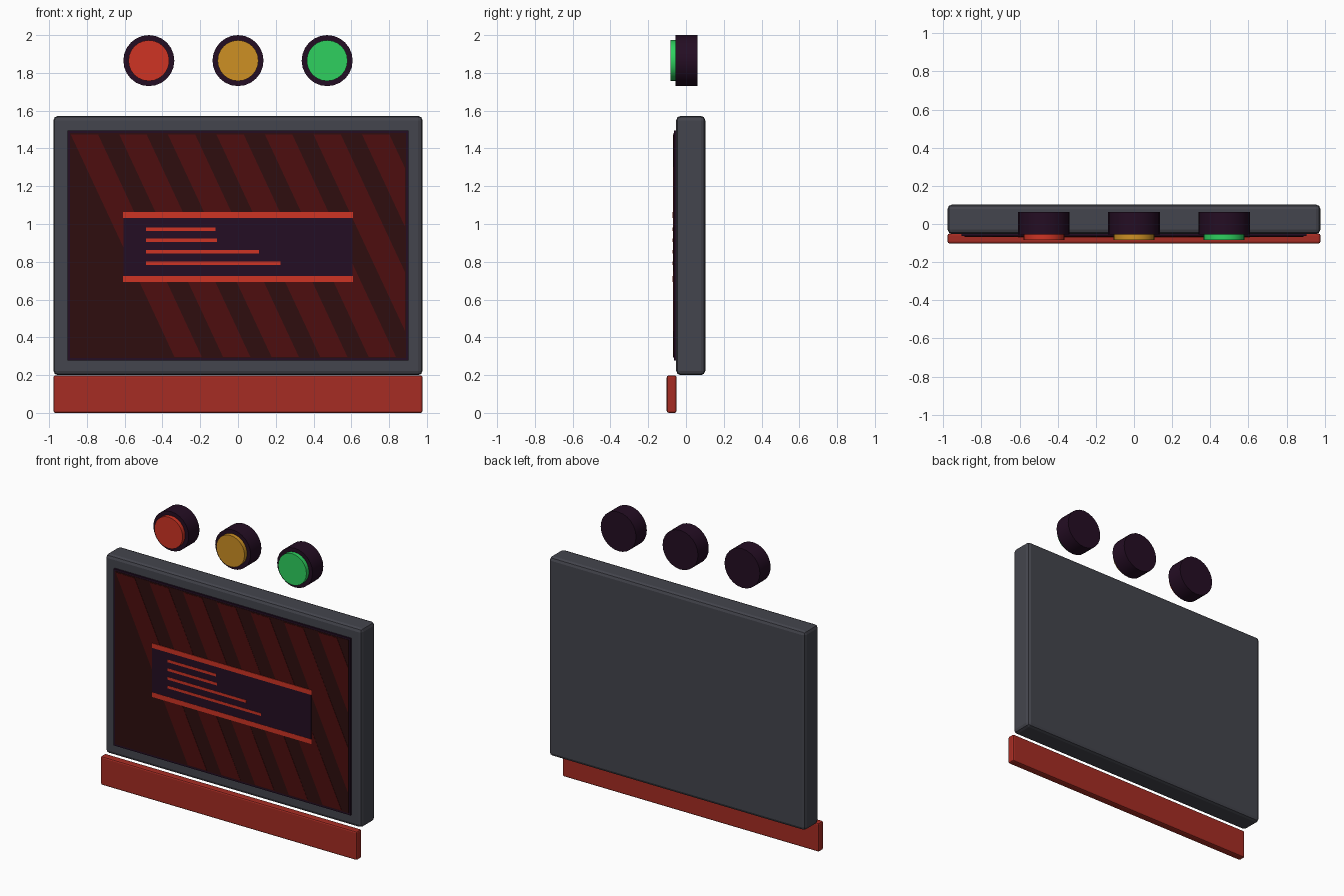
import bpy, bmesh, math

if "Cube" in bpy.data.objects:
    bpy.data.objects.remove(bpy.data.objects["Cube"])


def colour(name, r, g, b):
    lin = [((c / 255 + 0.055) / 1.055) ** 2.4 if c > 10 else c / 255 / 12.92 for c in (r, g, b)]
    m = bpy.data.materials.new(name)
    m.diffuse_color = (*lin, 1)
    m.use_nodes = True
    m.node_tree.nodes["Principled BSDF"].inputs["Base Color"].default_value = m.diffuse_color
    return m


GREY = colour("casing_grey", 68, 69, 77)
DARK = colour("dark_purple", 36, 13, 35)
SCREEN = colour("screen_maroon", 46, 13, 14)
STRIPE = colour("stripe_red", 77, 13, 14)
BRIGHT = colour("bright_red", 207, 52, 36)
BAR = colour("bar_red", 166, 44, 35)
AMBER = colour("amber", 205, 144, 36)
GREEN = colour("green", 46, 208, 95)


def add_object(name, bm, mat):
    bmesh.ops.recalc_face_normals(bm, faces=bm.faces)
    mesh = bpy.data.meshes.new(name)
    bm.to_mesh(mesh)
    bm.free()
    mesh.materials.append(mat)
    ob = bpy.data.objects.new(name, mesh)
    bpy.context.collection.objects.link(ob)
    return ob


def prism(bm, pts, y0, y1):
    """Extrude an x-z outline from y0 to y1."""
    front = [bm.verts.new((x, y0, z)) for x, z in pts]
    back = [bm.verts.new((x, y1, z)) for x, z in pts]
    bm.faces.new(front)
    bm.faces.new(back[::-1])
    for i in range(len(pts)):
        j = (i + 1) % len(pts)
        bm.faces.new((front[i], front[j], back[j], back[i]))


def box(name, x0, x1, y0, y1, z0, z1, mat, bevel=0, segments=2):
    bm = bmesh.new()
    prism(bm, [(x0, z0), (x1, z0), (x1, z1), (x0, z1)], y0, y1)
    ob = add_object(name, bm, mat)
    if bevel:
        mod = ob.modifiers.new("bevel", 'BEVEL')
        mod.width = bevel
        mod.segments = segments
    return ob


def disc(name, x, z, r, y0, y1, mat, sides=24):
    bm = bmesh.new()
    ring = [(x + r * math.cos(a), z + r * math.sin(a))
            for a in (2 * math.pi * i / sides for i in range(sides))]
    prism(bm, ring, y0, y1)
    ob = add_object(name, bm, mat)
    bpy.context.view_layer.objects.active = ob
    ob.select_set(True)
    bpy.ops.object.shade_smooth_by_angle(angle=math.radians(30))
    ob.select_set(False)


# Casing, lower bar and screen slab
box("casing", -0.977, 0.977, -0.052, 0.102, 0.2, 1.572, GREY, 0.023)
box("lower_bar", -0.977, 0.977, -0.102, -0.05, 0.0, 0.198, BAR, 0.01)
box("screen_surround", -0.903, 0.903, -0.064, -0.04, 0.277, 1.495, DARK)
box("screen_face", -0.89, 0.89, -0.066, -0.06, 0.29, 1.483, SCREEN)

# Slanted warning stripes, clipped at the right edge of the screen
TOP, BOTTOM, SHIFT, EDGE = 1.475, 0.295, 0.55, 0.885
bm = bmesh.new()
for i in range(7):
    x = -0.886 + 0.257 * i
    prism(bm, [(x, TOP), (x + SHIFT, BOTTOM), (x + SHIFT + 0.145, BOTTOM), (x + 0.145, TOP)],
          -0.0675, -0.065)
cut = bmesh.ops.bisect_plane(bm, geom=bm.verts[:] + bm.edges[:] + bm.faces[:],
                             plane_co=(EDGE, 0, 0), plane_no=(1, 0, 0), clear_outer=True)
bmesh.ops.holes_fill(bm, edges=[e for e in cut["geom_cut"] if isinstance(e, bmesh.types.BMEdge)])
add_object("screen_stripes", bm, STRIPE)

# Message panel with edge bars and plain lines
box("message_panel", -0.606, 0.606, -0.069, -0.064, 0.70, 1.05, DARK)
for name, z in (("upper", 1.047), ("lower", 0.709)):
    box("panel_edge_" + name, -0.608, 0.608, -0.0705, -0.066, z - 0.016, z + 0.016, BRIGHT)
for i, x in enumerate((-0.12, -0.11, 0.112, 0.225)):
    z = 0.973 - 0.06 * i
    box(f"message_line_{i + 1}", -0.487, x, -0.0705, -0.066, z - 0.009, z + 0.009, BRIGHT)

# Three signal lamps above the casing
for side, x, mat in (("left", -0.472, BRIGHT), ("middle", 0, AMBER), ("right", 0.472, GREEN)):
    disc("lamp_housing_" + side, x, 1.865, 0.135, -0.055, 0.062, DARK)
    disc("lamp_lens_" + side, x, 1.865, 0.108, -0.083, -0.05, mat)
